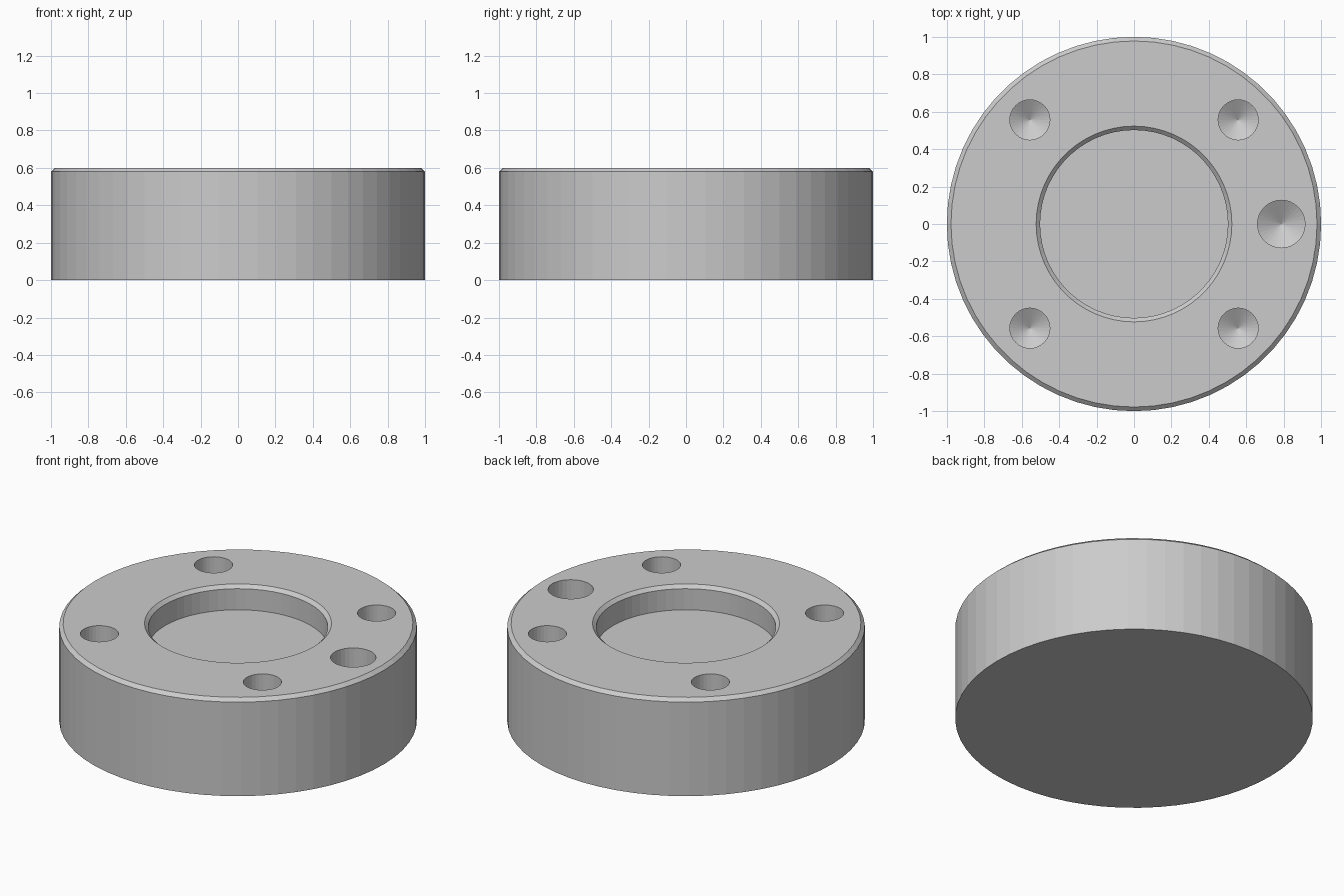
import bpy, bmesh, math

if "Cube" in bpy.data.objects:
    bpy.data.objects.remove(bpy.data.objects["Cube"])


def lathe(name, profile, steps, loc=(0, 0, 0)):
    """Revolve an (r, z) profile that starts and ends on the axis."""
    bm = bmesh.new()
    rings = []
    for r, z in profile:
        if r == 0:
            rings.append([bm.verts.new((0, 0, z))])
        else:
            rings.append([bm.verts.new((r * math.cos(2 * math.pi * i / steps),
                                        r * math.sin(2 * math.pi * i / steps), z))
                          for i in range(steps)])
    for a, b in zip(rings, rings[1:]):
        for i in range(steps):
            j = (i + 1) % steps
            if len(a) == 1:
                bm.faces.new((a[0], b[j], b[i]))
            elif len(b) == 1:
                bm.faces.new((a[i], a[j], b[0]))
            else:
                bm.faces.new((a[i], a[j], b[j], b[i]))
    bmesh.ops.recalc_face_normals(bm, faces=bm.faces)
    mesh = bpy.data.meshes.new(name)
    bm.to_mesh(mesh)
    bm.free()
    obj = bpy.data.objects.new(name, mesh)
    bpy.context.collection.objects.link(obj)
    obj.location = loc
    return obj


# Round body with chamfered rim and shallow chamfered recess
body = lathe("flange_body", [(0, 0), (1, 0), (1, 0.58), (0.978, 0.6), (0.523, 0.6),
                             (0.502, 0.58), (0.502, 0.45), (0, 0.45)], 60)

# Blind drilled holes: four bolt holes and one larger dowel hole
PITCH = 0.787
holes = [(a, 0.107, 0.3) for a in (45, 135, 225, 315)] + [(0, 0.127, 0.3)]
for angle, radius, bottom in holes:
    a = math.radians(angle)
    tip = bottom - radius * math.tan(math.radians(31))
    drill = lathe("drill_cutter", [(0, tip), (radius, bottom), (radius, 0.7), (0, 0.7)], 32,
                  (PITCH * math.cos(a), PITCH * math.sin(a), 0))
    drill.hide_render = True
    mod = body.modifiers.new("hole", 'BOOLEAN')
    mod.operation = 'DIFFERENCE'
    mod.solver = 'EXACT'
    mod.object = drill
    bpy.context.view_layer.objects.active = body
    bpy.ops.object.modifier_apply(modifier=mod.name)
    bpy.data.objects.remove(drill)
